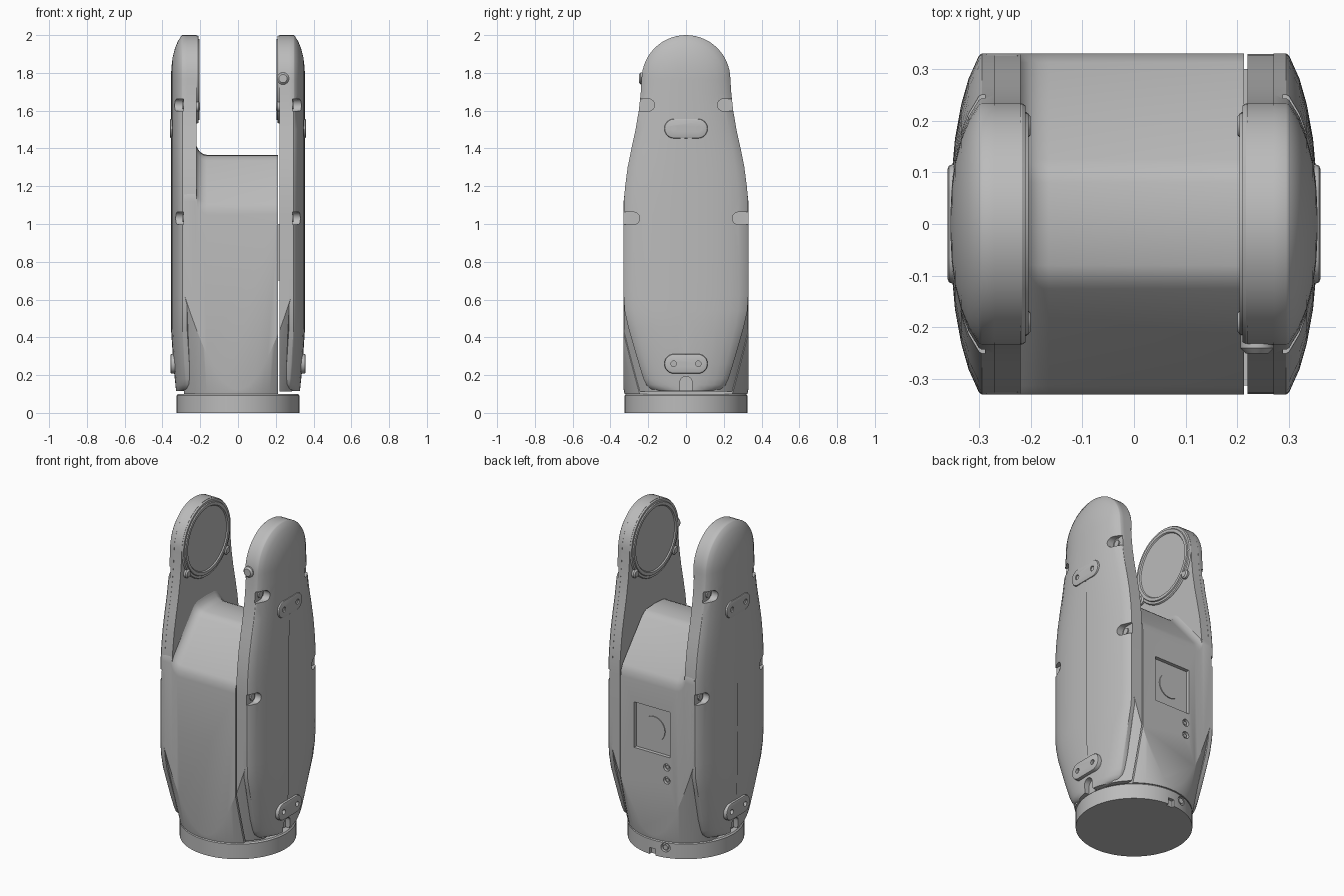
import bpy, bmesh
from math import sin, cos, pi
from mathutils import Vector, Matrix

if "Cube" in bpy.data.objects:
    bpy.data.objects.remove(bpy.data.objects["Cube"])

GREY = (0.5, 0.5, 0.5, 1)
mat = bpy.data.materials.new("satin_grey")
mat.use_nodes = True
mat.diffuse_color = GREY
mat.node_tree.nodes["Principled BSDF"].inputs["Base Color"].default_value = GREY

PIVOT, R_TOP = 1.765, 0.235   # pivot height and radius of the fork ends


def finish(name, bm):
    bmesh.ops.recalc_face_normals(bm, faces=bm.faces)
    me = bpy.data.meshes.new(name)
    bm.to_mesh(me)
    bm.free()
    me.materials.append(mat)
    ob = bpy.data.objects.new(name, me)
    bpy.context.collection.objects.link(ob)
    return ob


def loft(name, sections):
    """Closed skin through rings of equal point count."""
    bm = bmesh.new()
    rings = [[bm.verts.new(p) for p in s] for s in sections]
    n = len(rings[0])
    for a, b in zip(rings, rings[1:]):
        for i in range(n):
            j = (i + 1) % n
            bm.faces.new((a[i], a[j], b[j], b[i]))
    bm.faces.new(rings[0])
    bm.faces.new(rings[-1])
    return finish(name, bm)


def lathe(name, axis, center, profile, n=64):
    """Round part: profile is (radius, distance along axis)."""
    rot = Vector((0, 0, 1)).rotation_difference(Vector(axis)).to_matrix()
    c = Vector(center)
    return loft(name, [[c + rot @ Vector((r * cos(2 * pi * i / n), r * sin(2 * pi * i / n), d))
                        for i in range(n)] for r, d in profile])


def box(name, lo, hi):
    corners = [(0, 0), (1, 0), (1, 1), (0, 1)]
    pick = lambda a, k: (lo, hi)[a][k]
    return loft(name, [[(pick(a, 0), pick(b, 1), z) for a, b in corners] for z in (lo[2], hi[2])])


def stadium(name, x0, x1, a, b, r, n=12):
    """Rounded slot in the YZ plane from point a to point b."""
    a, b = Vector(a), Vector(b)
    d = (b - a).normalized()
    s = Vector((-d.y, d.x))
    ring = []
    for c, t0 in ((b, -pi / 2), (a, pi / 2)):
        for i in range(n + 1):
            t = t0 + pi * i / n
            ring.append(c + r * (d * cos(t) + s * sin(t)))
    return loft(name, [[(x, p.x, p.y) for p in ring] for x in (x0, x1)])


def activate(ob):
    bpy.ops.object.select_all(action='DESELECT')
    ob.select_set(True)
    bpy.context.view_layer.objects.active = ob


def boolean(ob, cutter, op='DIFFERENCE'):
    m = ob.modifiers.new("cut", 'BOOLEAN')
    m.operation, m.solver, m.object = op, 'EXACT', cutter
    activate(ob)
    bpy.ops.object.modifier_apply(modifier=m.name)
    bpy.data.objects.remove(cutter)


def bevel(ob, width):
    m = ob.modifiers.new("bevel", 'BEVEL')
    m.width, m.segments, m.limit_method, m.angle_limit = width, 2, 'ANGLE', 0.6
    activate(ob)
    bpy.ops.object.modifier_apply(modifier=m.name)


def mirrored(half):
    """Half outline running bottom centre to top centre, reflected in y."""
    return half + [(-y, z) for y, z in reversed(half) if y > 1e-4]


def taper_cone():
    return lathe("taper_cutter", (0, 0, 1), (0, 0, 0), [(0.3145, 0.05), (0.745, 2.1)], 128)


# base
base = lathe("base_ring", (0, 0, 1), (0, 0, 0), [(0.325, 0), (0.325, 0.092), (0.318, 0.1)], 96)
boolean(base, lathe("screw_hole", (0, 1, 0), (-0.08, 0.3, 0.062), [(0.027, 0), (0.027, 0.1)], 24))
boolean(base, box("cable_notch", (-0.02, 0.305, -0.05), (0.02, 0.4, 0.04)))
lathe("base_screw", (0, 1, 0), (-0.08, 0.29, 0.062), [(0.016, 0), (0.016, 0.024)], 24)

# central body: sloped top front and back, flared up into the -x arm
body_side = mirrored([(0, 0.1), (0.33, 0.1), (0.33, 1.05), (0.326, 1.085), (0.312, 1.115),
                      (0.125, 1.335), (0.105, 1.352), (0.08, 1.362), (0, 1.366)])
body = loft("central_body", [[(x, y, z + (h if z > 1 else 0)) for y, z in body_side] for x, h in
            ((-0.285, 0.07), (-0.226, 0.07), (-0.217, 0.04), (-0.203, 0.018),
             (-0.185, 0.005), (-0.165, 0), (0.213, 0))])
boolean(body, taper_cone(), 'INTERSECT')

# back panel recess with a round button, and two small ports
boolean(body, box("panel_cutter", (-0.122, 0.308, 0.63), (0.122, 0.4, 0.91)))
lathe("panel_button", (0, 1, 0), (0, 0.3, 0.77), [(0.075, 0), (0.075, 0.013)], 48)
for z in (0.565, 0.485):
    boolean(body, lathe("port_cutter", (0, 1, 0), (-0.1, 0.312, z), [(0.022, 0), (0.022, 0.1)], 24))
    lathe("port_pin", (0, 1, 0), (-0.1, 0.3, z), [(0.011, 0), (0.011, 0.024)], 16)

# arm outline
arc = [(R_TOP * cos(t), PIVOT + R_TOP * sin(t)) for t in [pi / 2 * i / 14 for i in range(1, 15)]]
upper = [(0.33, 0.8), (0.33, 1.05), (0.328, 1.13), (0.322, 1.2), (0.309, 1.3), (0.289, 1.4), (0.267, 1.5),
         (0.25, 1.6), (0.24, 1.69), (R_TOP, PIVOT)] + arc
inner_side = mirrored([(0, 0.112), (0.33, 0.112)] + upper)
shell_side = mirrored([(0, 0.115), (0.15, 0.115), (0.185, 0.125), (0.21, 0.148), (0.225, 0.18),
                       (0.25, 0.26), (0.305, 0.45), (0.325, 0.54), (0.33, 0.62)] + upper)


def shell_ring(side, k, x):
    """Outline drawn in by factor k; the skin leans inward near the foot."""
    ring = []
    for y, z in shell_side:
        lean = 0.09 * max(0, 0.4 - z)
        zz = PIVOT + (z - PIVOT) * k if z > PIVOT else z
        ring.append((side * (x - lean), y * k, zz))
    return ring


for side, tag in ((1, "left"), (-1, "right")):
    # inner half of the arm, tapered into the base
    inner = loft(tag + "_arm_inner", [[(side * x, y * 0.997, z) for y, z in inner_side]
                                      for x in (0.219, 0.287)])
    boolean(inner, taper_cone(), 'INTERSECT')

    # domed outer cover
    cover = loft(tag + "_arm_cover", [shell_ring(side, k, x) for k, x in
                 ((1, 0.27), (1, 0.294), (0.985, 0.3), (0.85, 0.32), (0.7, 0.334), (0.5, 0.346),
                  (0.3, 0.352), (0.15, 0.354), (0.03, 0.355))])
    # screw notches along the rim and at the foot
    slots = [((s * y, z), (s * 0.5, z)) for s in (1, -1) for y, z in ((0.2, 1.63), (0.278, 1.03))]
    for a, b in slots + [((0, 0.16), (0, -0.1))]:
        floor = 0.288 if a[0] else 0.3
        boolean(cover, stadium("notch_cutter", side * floor, side * 0.45, a, b, 0.033))
    for a, b in slots:
        lathe(tag + "_cover_screw", (side, 0, 0), (side * 0.28, a[0], a[1]),
              [(0.02, 0), (0.02, 0.015)], 20)

    # mounting plates with two holes each
    for z, x in ((1.505, 0.36), (0.26, 0.358)):
        plate = stadium(tag + "_mount_plate", side * 0.3, side * x, (-0.063, z), (0.063, z), 0.052)
        bevel(plate, 0.008)
        for y in (-0.065, 0.065):
            boolean(plate, lathe("hole_cutter", (side, 0, 0), (side * (x - 0.02), y, z),
                                 [(0.015, 0), (0.015, 0.1)], 20))

    # pivot boss with raised ring and recessed face
    lathe(tag + "_pivot_boss", (-side, 0, 0), (side * 0.29, 0, PIVOT),
          [(R_TOP - 0.002, 0), (R_TOP - 0.002, 0.074), (0.229, 0.08), (0.216, 0.08), (0.213, 0.086),
           (0.195, 0.086), (0.19, 0.079), (0.01, 0.079)], 72)
    for y in (-0.19, 0.19):
        lathe(tag + "_pivot_clip", (-side, 0, 0), (side * 0.25, y, 1.622),
              [(0.026, 0), (0.026, 0.042), (0.018, 0.05)], 24)

# spine behind the seam
box("seam_core", (-0.25, -0.312, 0.7), (0.25, 0.3, 1.0))

# release knob on the front of the left arm
lathe("release_knob", (0, -1, 0), (0.238, -0.2, 1.77), [(0.032, 0), (0.032, 0.04), (0.022, 0.05)], 32)

for ob in bpy.context.scene.objects:
    if ob.type == 'MESH':
        activate(ob)
        bpy.ops.object.shade_smooth_by_angle(angle=0.55)
